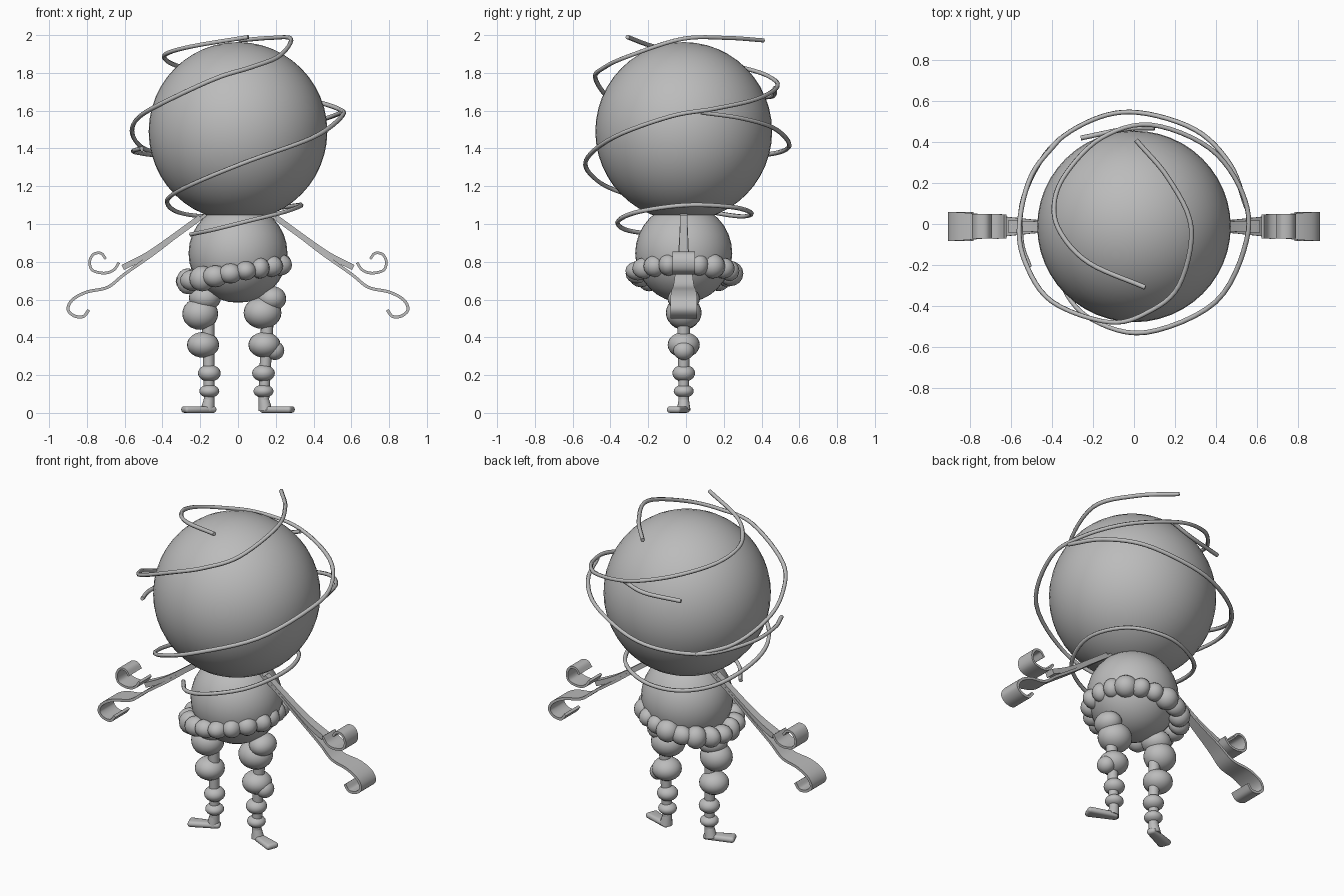
import bpy, bmesh, math, random
from mathutils import Vector

random.seed(4)
default = bpy.data.objects.get("Cube")
if default:
    bpy.data.objects.remove(default, do_unlink=True)

# Single plain grey material
grey = bpy.data.materials.new("plain_grey")
grey.use_nodes = True
colour = (0.5, 0.5, 0.5, 1)
grey.diffuse_color = colour
grey.node_tree.nodes["Principled BSDF"].inputs["Base Color"].default_value = colour
MID = -0.012  # depth of the figure's centre line


def finish(name, bm):
    mesh = bpy.data.meshes.new(name)
    bmesh.ops.recalc_face_normals(bm, faces=bm.faces)
    bm.to_mesh(mesh)
    bm.free()
    obj = bpy.data.objects.new(name, mesh)
    bpy.context.collection.objects.link(obj)
    mesh.materials.append(grey)
    bpy.ops.object.select_all(action="DESELECT")
    obj.select_set(True)
    bpy.context.view_layer.objects.active = obj
    bpy.ops.object.shade_smooth_by_angle(angle=math.radians(40))
    return obj


def ball(name, centre, size, segments=24):
    bm = bmesh.new()
    bmesh.ops.create_uvsphere(bm, u_segments=segments, v_segments=segments // 2, radius=1)
    bmesh.ops.scale(bm, vec=size, verts=bm.verts)
    bmesh.ops.translate(bm, vec=centre, verts=bm.verts)
    return finish(name, bm)


def smooth_path(points, steps=6):
    """Catmull-Rom samples through the given points."""
    pts = [Vector(p) for p in points]
    pts = [pts[0] * 2 - pts[1]] + pts + [pts[-1] * 2 - pts[-2]]
    out = []
    for a, b, c, d in zip(pts, pts[1:], pts[2:], pts[3:]):
        for i in range(steps):
            t = i / steps
            out.append((b * 2 + (c - a) * t + (a * 2 - b * 5 + c * 4 - d) * t**2
                        + (b * 3 - a - c * 3 + d) * t**3) / 2)
    return out + [pts[-2]]


def ribbon(name, points, thickness, side):
    """Strip along an (x, z, half width) path, with thickness across it."""
    bm = bmesh.new()
    path = smooth_path(points)
    rings = []
    for i, p in enumerate(path):
        along = path[min(i + 1, len(path) - 1)] - path[max(i - 1, 0)]
        normal = Vector((-along.y, along.x)).normalized() * thickness / 2
        corners = [(1, -1), (1, 1), (-1, 1), (-1, -1)]
        rings.append([bm.verts.new((side * (p.x + n * normal.x), MID + w * p.z, p.y + n * normal.y))
                      for n, w in corners])
    for r, s in zip(rings, rings[1:]):
        for k in range(4):
            j = (k + 1) % 4
            bm.faces.new((r[k], r[j], s[j], s[k]))
    bm.faces.new(rings[0])
    bm.faces.new(rings[-1])
    return finish(name, bm)


def rod(name, start, end, r_start, r_end):
    a, b = Vector(start), Vector(end)
    bm = bmesh.new()
    bmesh.ops.create_cone(bm, cap_ends=True, segments=16, radius1=r_start, radius2=r_end,
                          depth=(b - a).length)
    bmesh.ops.rotate(bm, verts=bm.verts, matrix=(b - a).to_track_quat("Z", "Y").to_matrix())
    bmesh.ops.translate(bm, verts=bm.verts, vec=(a + b) / 2)
    return finish(name, bm)


def wire(name, points):
    curve = bpy.data.curves.new(name, "CURVE")
    curve.dimensions = "3D"
    curve.bevel_depth = 0.012
    curve.bevel_resolution = 1
    curve.use_fill_caps = True
    path = smooth_path(points)
    spline = curve.splines.new("POLY")
    spline.points.add(len(path) - 1)
    for target, p in zip(spline.points, path):
        target.co = (*p, 1)
    spline.use_smooth = True
    curve.materials.append(grey)
    bpy.context.collection.objects.link(bpy.data.objects.new(name, curve))


# Head and body
ball("head", (0, MID, 1.49), (0.473, 0.468, 0.473), 48)
ball("body", (0, MID, 0.845), (0.262, 0.257, 0.262), 32)

# Tilted belt of uneven pebbles round the waist
count = 19
for i in range(count):
    turn = math.tau * i / count
    x = 0.25 * math.cos(turn) - 0.02
    y = 0.25 * math.sin(turn) + MID
    size = [random.uniform(0.05, 0.07) for axis in range(3)]
    ball(f"belt_pebble_{i}", (x, y, 0.745 + 0.18 * x), size, 16)

# Arms: tapered ribbon with a curled end, a short branch and a loose curl
lower = [(0.17, 1.05, 0.02), (0.3, 0.955, 0.022), (0.45, 0.84, 0.03), (0.6, 0.735, 0.045),
         (0.69, 0.665, 0.055), (0.8, 0.64, 0.065), (0.875, 0.6, 0.07), (0.9, 0.55, 0.07),
         (0.87, 0.515, 0.07), (0.82, 0.51, 0.07), (0.79, 0.545, 0.07)]
branch = [(0.2, 1.035, 0.02), (0.4, 0.89, 0.022), (0.5, 0.825, 0.026), (0.61, 0.77, 0.03)]
curl = [(0.63, 0.795, 0.058), (0.66, 0.755, 0.06), (0.71, 0.74, 0.06), (0.77, 0.755, 0.06),
        (0.785, 0.8, 0.06), (0.765, 0.84, 0.06), (0.725, 0.845, 0.06), (0.7, 0.815, 0.06)]
for label, side in (("left", 1), ("right", -1)):
    ribbon(f"{label}_arm", lower, 0.016, side)
    ribbon(f"{label}_arm_branch", branch, 0.03, side)
    ribbon(f"{label}_hand_curl", curl, 0.014, side)

# Legs: a thin rod threaded through beads, with a flat turned-out foot
for label, side, x in (("left", 1, 0.135), ("right", -1, 0.152)):
    rod(f"{label}_leg_rod", (side * x, MID, 0.02), (side * 0.16, MID, 0.6), 0.027, 0.035)
    for name, z, wide, tall in (("ankle", 0.115, 0.053, 0.035), ("shin", 0.21, 0.06, 0.045)):
        ball(f"{label}_{name}_bead", (side * x, MID, z), (wide, wide, tall))
    bm = bmesh.new()
    bmesh.ops.create_cube(bm, size=1)
    bmesh.ops.scale(bm, vec=(0.185, 0.07, 0.035), verts=bm.verts)
    for v in bm.verts:  # toe wider than heel
        v.co.y *= 1.15 if v.co.x > 0 else 0.75
    bmesh.ops.bevel(bm, geom=bm.edges[:], offset=0.016, segments=3, affect="EDGES", profile=0.5)
    bmesh.ops.rotate(bm, verts=bm.verts, matrix=Vector((1, 0.4 * -side, 0)).to_track_quat("X", "Z").to_matrix())
    bmesh.ops.translate(bm, verts=bm.verts, vec=(0.205, -0.035 * side, 0.0175))
    bmesh.ops.scale(bm, verts=bm.verts, vec=(side, side, 1))
    finish(f"{label}_foot", bm)
    rod(f"{label}_heel", (side * (x + 0.01), MID, 0.015), (side * x, MID, 0.08), 0.036, 0.026)

beads = {
    "left_hip_bead": ((0.18, MID, 0.605), (0.075, 0.085, 0.066)),
    "left_thigh_bead": ((0.13, MID, 0.53), (0.1, 0.095, 0.085)),
    "left_knee_bead": ((0.14, MID, 0.36), (0.085, 0.085, 0.068)),
    "left_knee_side_bead": ((0.195, MID, 0.33), (0.05, 0.055, 0.05)),
    "right_hip_bead": ((-0.175, MID, 0.61), (0.085, 0.085, 0.07)),
    "right_thigh_bead": ((-0.2, MID, 0.525), (0.095, 0.09, 0.085)),
    "right_knee_bead": ((-0.185, MID, 0.36), (0.085, 0.085, 0.068)),
}
for name, (centre, size) in beads.items():
    ball(name, centre, size)

# Wire strands coiling loosely round the head
wire("upper_wire", [(0.01, 0.41, 1.972), (0.17, 0.22, 1.985), (0.28, -0.02, 1.98), (0.22, -0.3, 1.89),
                    (0.07, -0.43, 1.83), (-0.12, -0.48, 1.77), (-0.4, -0.38, 1.64), (-0.53, -0.19, 1.56),
                    (-0.56, 0, 1.48), (-0.5, 0.24, 1.4), (-0.36, 0.42, 1.365)])
wire("back_wire", [(0.55, 0.08, 1.59), (0.47, 0.29, 1.56), (0.3, 0.46, 1.51), (0.02, 0.545, 1.43),
                   (-0.2, 0.51, 1.385), (-0.41, 0.37, 1.365), (-0.54, 0.13, 1.38), (-0.55, -0.08, 1.39),
                   (-0.51, -0.21, 1.4)])
wire("long_wire", [(0.055, -0.31, 1.99), (-0.22, -0.19, 1.945), (-0.36, -0.04, 1.91), (-0.39, 0.1, 1.88),
                   (-0.33, 0.25, 1.84), (-0.16, 0.42, 1.79), (0.08, 0.485, 1.73), (0.37, 0.37, 1.66),
                   (0.53, 0.15, 1.61), (0.55, -0.08, 1.57), (0.4, -0.38, 1.46), (0.06, -0.53, 1.335),
                   (-0.2, -0.47, 1.23), (-0.34, -0.32, 1.16), (-0.375, -0.1, 1.11), (-0.31, 0.15, 1.06),
                   (-0.15, 0.3, 1.04), (0.05, 0.345, 1.06), (0.25, 0.24, 1.09), (0.335, 0, 1.1),
                   (0.25, -0.25, 1.065), (0.05, -0.36, 1.015), (-0.13, -0.32, 0.97), (-0.25, -0.18, 0.945)])
wire("loose_wire_end", [(0.1, 0.47, 1.72), (-0.035, 0.465, 1.68), (-0.26, 0.42, 1.67)])
